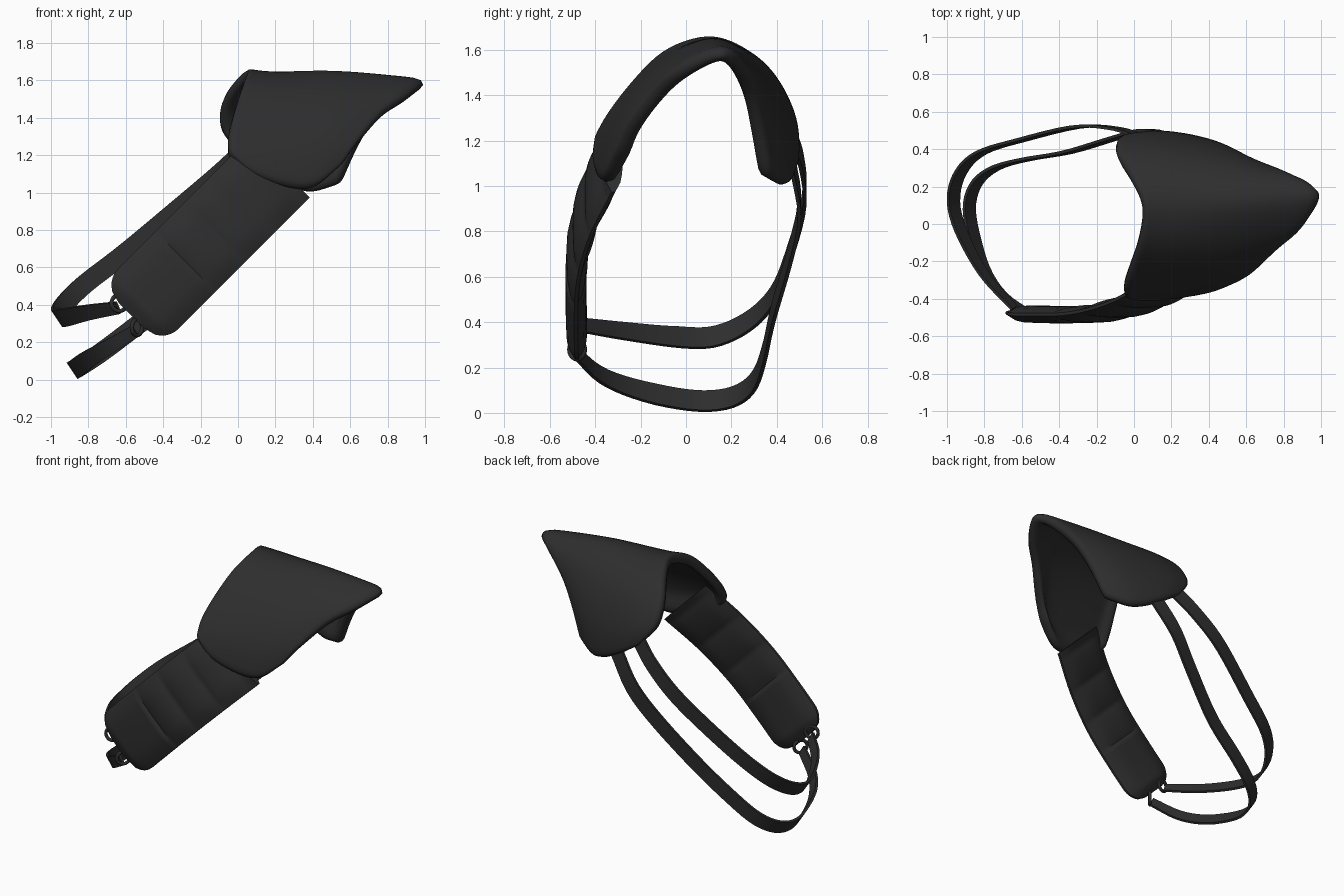
import bpy, bmesh, math
from mathutils import Vector

cube = bpy.data.objects.get("Cube")
if cube:
    bpy.data.objects.remove(cube, do_unlink=True)

black = bpy.data.materials.new("matte_black_leather")
black.use_nodes = True
black.diffuse_color = (0.027, 0.027, 0.027, 1)
bsdf = black.node_tree.nodes["Principled BSDF"]
bsdf.inputs["Base Color"].default_value = black.diffuse_color
bsdf.inputs["Roughness"].default_value = 0.8


def spline(points, count):
    """Evenly sampled smooth curve through the points."""
    pts = [Vector(p) for p in points]
    pts = [2 * pts[0] - pts[1]] + pts + [2 * pts[-1] - pts[-2]]
    out = []
    for k in range(count):
        u = k / (count - 1) * (len(pts) - 3)
        i = min(int(u), len(pts) - 4)
        t = u - i
        a, b, c, d = pts[i:i + 4]
        out.append(0.5 * (2 * b + (c - a) * t + (2 * a - 5 * b + 4 * c - d) * t ** 2
                          + (3 * b - a - 3 * c + d) * t ** 3))
    return out


def skin(name, rows, closed, angle=40):
    """Join rows of points with quads; closed rows become a capped tube."""
    bm = bmesh.new()
    grid = [[bm.verts.new(p) for p in row] for row in rows]
    n = len(grid[0])
    for r, s in zip(grid, grid[1:]):
        for j in range(n if closed else n - 1):
            k = (j + 1) % n
            bm.faces.new((r[j], r[k], s[k], s[j]))
    if closed:
        bm.faces.new(grid[0])
        bm.faces.new(grid[-1])
        bmesh.ops.recalc_face_normals(bm, faces=bm.faces)
    mesh = bpy.data.meshes.new(name)
    bm.to_mesh(mesh)
    bm.free()
    mesh.materials.append(black)
    obj = bpy.data.objects.new(name, mesh)
    bpy.context.collection.objects.link(obj)
    smooth(obj, angle)
    return obj


def smooth(obj, angle):
    bpy.ops.object.select_all(action='DESELECT')
    obj.select_set(True)
    bpy.context.view_layer.objects.active = obj
    bpy.ops.object.shade_smooth_by_angle(angle=math.radians(angle))


# Shoulder pad: four paths running from the front lip over the top to the back lip
neck = [(-.04, -.41, 1.22), (-.05, -.35, 1.32), (-.02, -.25, 1.45), (.03, -.1, 1.6),
        (.05, .09, 1.665), (-.01, .24, 1.62), (-.09, .38, 1.5), (-.09, .47, 1.34), (.02, .49, 1.19)]
inner = [(.1, -.42, 1.09), (.12, -.37, 1.25), (.14, -.26, 1.42), (.17, -.1, 1.58),
         (.2, .1, 1.65), (.17, .27, 1.6), (.14, .4, 1.48), (.12, .49, 1.28), (.18, .5, 1.09)]
middle = [(.38, -.38, 1.02), (.45, -.33, 1.22), (.5, -.23, 1.41), (.54, -.08, 1.56),
          (.54, .11, 1.655), (.54, .26, 1.59), (.5, .37, 1.44), (.45, .44, 1.22), (.38, .46, 1.0)]
outer = [(.56, -.31, 1.15), (.66, -.25, 1.29), (.78, -.14, 1.43), (.91, -.03, 1.53),
         (1, .13, 1.61), (.95, .23, 1.58), (.78, .3, 1.44), (.66, .33, 1.26), (.56, .37, 1.04)]
paths = [spline(p, 25) for p in (neck, inner, middle, outer)]
pad = skin("shoulder_pad", [spline(q, 13) for q in zip(*paths)], False, 60)

# Thick rounded rim with a thinner, recessed lining
rim = pad.vertex_groups.new(name="rim")
for v in pad.data.vertices:
    row, col = divmod(v.index, 13)
    edge = min(row, 24 - row, col, 12 - col)
    rim.add([v.index], 1 if edge < 2 else 0.55, 'REPLACE')
solid = pad.modifiers.new("thickness", 'SOLIDIFY')
solid.thickness = 0.07
solid.offset = -1
solid.vertex_group = "rim"
pad.modifiers.new("soften", 'SUBSURF').levels = 1
pad.modifiers["soften"].render_levels = 1

# Chest pad: quilted band running diagonally up under the shoulder pad
LENGTH, ROUND, STEPS = 1.12, 0.13, 64
depth = spline([(0, -.48, 0), (0, -.485, 0), (0, -.475, 0), (0, -.42, 0), (0, -.32, 0)], STEPS)
rows = []
for k in range(STEPS):
    s = LENGTH * k / (STEPS - 1)
    half = 0.228
    if s < ROUND:
        half += math.sqrt(ROUND ** 2 - (ROUND - s) ** 2) - ROUND
    phase = max(0, (s - 0.4) / 0.225) % 1 if s > 0.4 else 0.45
    puff = 0.018 + 0.02 * math.sin(math.pi * phase) ** 0.6
    ring = []
    for side in (-1, 1):
        for j in range(9):
            t = side * (j / 4 - 1)
            along, across = s - 0.16, -0.645 + t * half
            thick = 0.008 + puff * (1 - t ** 4) * min(1, 0.2 + s / 0.08)
            ring.append(((along + across) * math.sqrt(0.5), depth[k].y + side * thick,
                         (along - across) * math.sqrt(0.5)))
    rows.append(ring)
skin("chest_pad", rows, True)


# Straps: flat bands looping from the chest pad rings round to the back lip
def strap(name, points):
    path = spline(points, 44)
    rows = []
    for k, p in enumerate(path):
        along = (path[min(k + 1, 43)] - path[max(k - 1, 0)]).normalized()
        wide = Vector((0.55, 0, -0.83))
        wide = (wide - along * wide.dot(along)).normalized()
        flat = along.cross(wide)
        w = 0.034 + 0.018 * min(1, k / 10)
        rows.append([p + wide * a * w + flat * b * 0.008
                     for a, b in ((-1, -1), (1, -1), (1, 1), (-1, 1))])
    skin(name, rows, True)


strap("upper_strap", [(-.64, -.45, .385), (-.8, -.27, .36), (-.92, -.05, .335), (-.965, .12, .335),
                      (-.93, .27, .4), (-.82, .38, .51), (-.6, .45, .68), (-.3, .52, .93),
                      (-.1, .51, 1.1), (.03, .47, 1.22)])
strap("lower_strap", [(-.55, -.48, .26), (-.7, -.38, .17), (-.8, -.24, .11), (-.86, -.05, .065),
                      (-.88, .1, .052), (-.84, .22, .075), (-.74, .3, .14), (-.58, .345, .26),
                      (-.35, .385, .44), (-.1, .46, .7), (.06, .5, .9), (.2, .47, 1.1)])

# Rings joining the straps to the chest pad
for name, spot, turn in (("upper_ring", (-.635, -.465, .41), 15), ("lower_ring", (-.54, -.48, .28), 50)):
    bpy.ops.mesh.primitive_torus_add(major_radius=0.043, minor_radius=0.011, major_segments=20,
                                     minor_segments=8, location=spot,
                                     rotation=(math.pi / 2, 0, math.radians(turn)))
    ring = bpy.context.object
    ring.name = name
    ring.data.materials.append(black)
    smooth(ring, 60)
